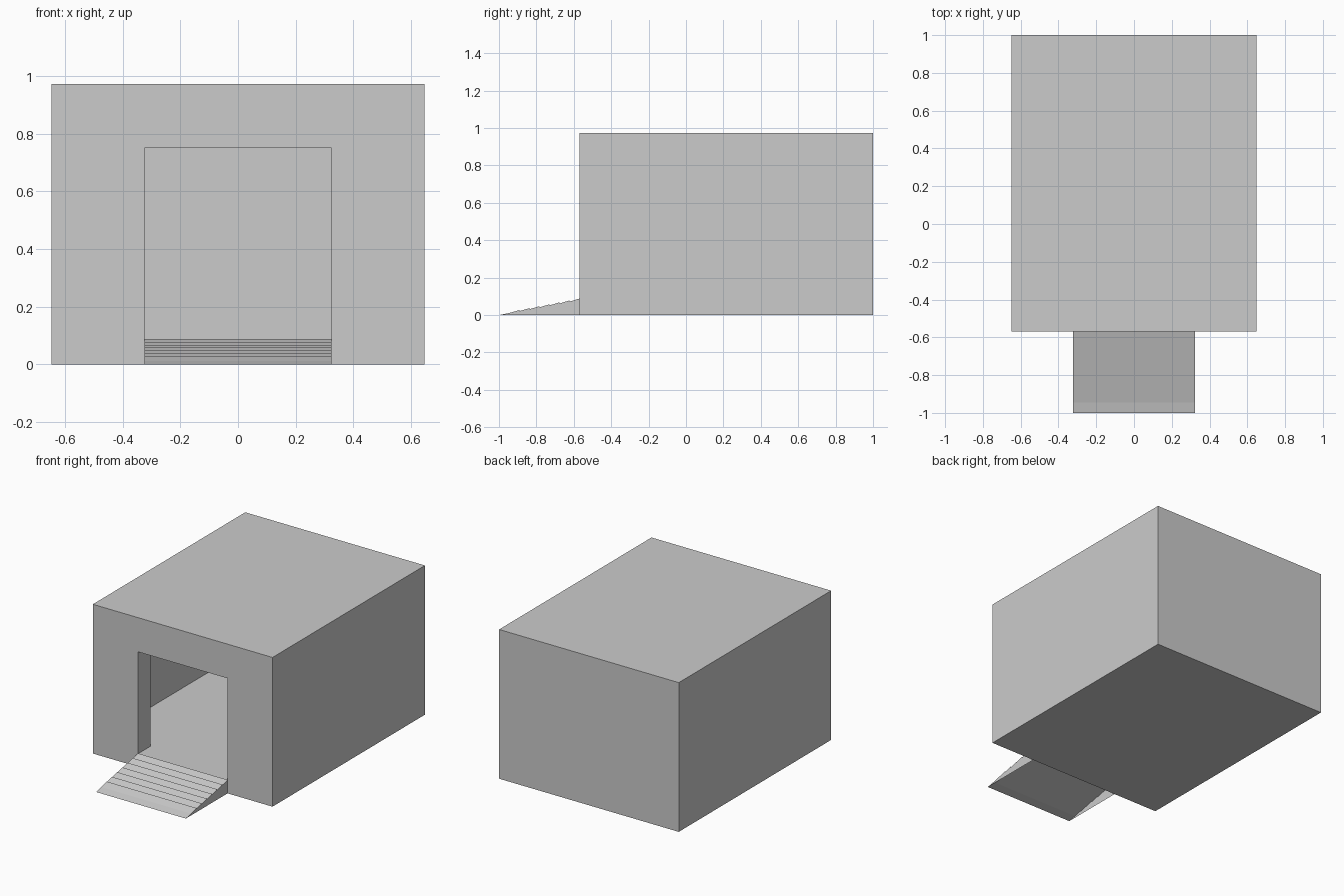
import bpy

if "Cube" in bpy.data.objects:
    bpy.data.objects.remove(bpy.data.objects["Cube"])

W, Y0, Y1, H = 0.648, -0.57, 1.0, 0.973   # building half width, front, back, height
DW, DH = 0.324, 0.75                      # doorway half width and top
FLOOR, T, FRONT = 0.084, 0.012, 0.13      # floor height, shell and front wall thickness


def mesh_object(name, verts, faces):
    mesh = bpy.data.meshes.new(name)
    mesh.from_pydata(verts, [], faces)
    mesh.update()
    obj = bpy.data.objects.new(name, mesh)
    bpy.context.collection.objects.link(obj)
    return obj


def box(name, x0, x1, y0, y1, z0, z1):
    verts = [(x, y, z) for x in (x0, x1) for y in (y0, y1) for z in (z0, z1)]
    faces = [(0, 1, 3, 2), (4, 6, 7, 5), (0, 4, 5, 1),
             (2, 3, 7, 6), (0, 2, 6, 4), (1, 5, 7, 3)]
    return mesh_object(name, verts, faces)


def cut(target, cutter):
    mod = target.modifiers.new("cut", 'BOOLEAN')
    mod.operation = 'DIFFERENCE'
    mod.solver = 'EXACT'
    mod.object = cutter
    bpy.context.view_layer.objects.active = target
    bpy.ops.object.modifier_apply(modifier=mod.name)
    bpy.data.objects.remove(cutter)


# Hollow building: thin side, back and roof shell, thick front wall
building = box("building", -W, W, Y0, Y1, 0, H)
cut(building, box("room_cutter", -W + T, W - T, Y0 + FRONT, Y1 - T, FLOOR, H - T))
cut(building, box("door_cutter", -DW, DW, Y0 - 0.1, Y0 + FRONT + 0.05, FLOOR, DH))

# Entrance ramp: ridged top, open underneath, closed sides
profile = [(-1.0, 0.0), (-0.945, 0.011)]
for k in range(7):
    y, z = -0.891 + k * (0.321 / 6), 0.027 + k * 0.0102
    profile.append((y, z))
    if k < 6:
        profile.append((y, z - 0.006))
n = len(profile)
verts = [(x, y, z) for x in (-DW, DW) for y, z in profile]
verts += [(-DW, Y0, 0), (DW, Y0, 0)]
faces = [(i, n + i, n + i + 1, i + 1) for i in range(n - 1)]
faces.append(tuple(range(n)) + (2 * n,))
faces.append((2 * n + 1,) + tuple(range(2 * n - 1, n - 1, -1)))
mesh_object("entrance_ramp", verts, faces)
